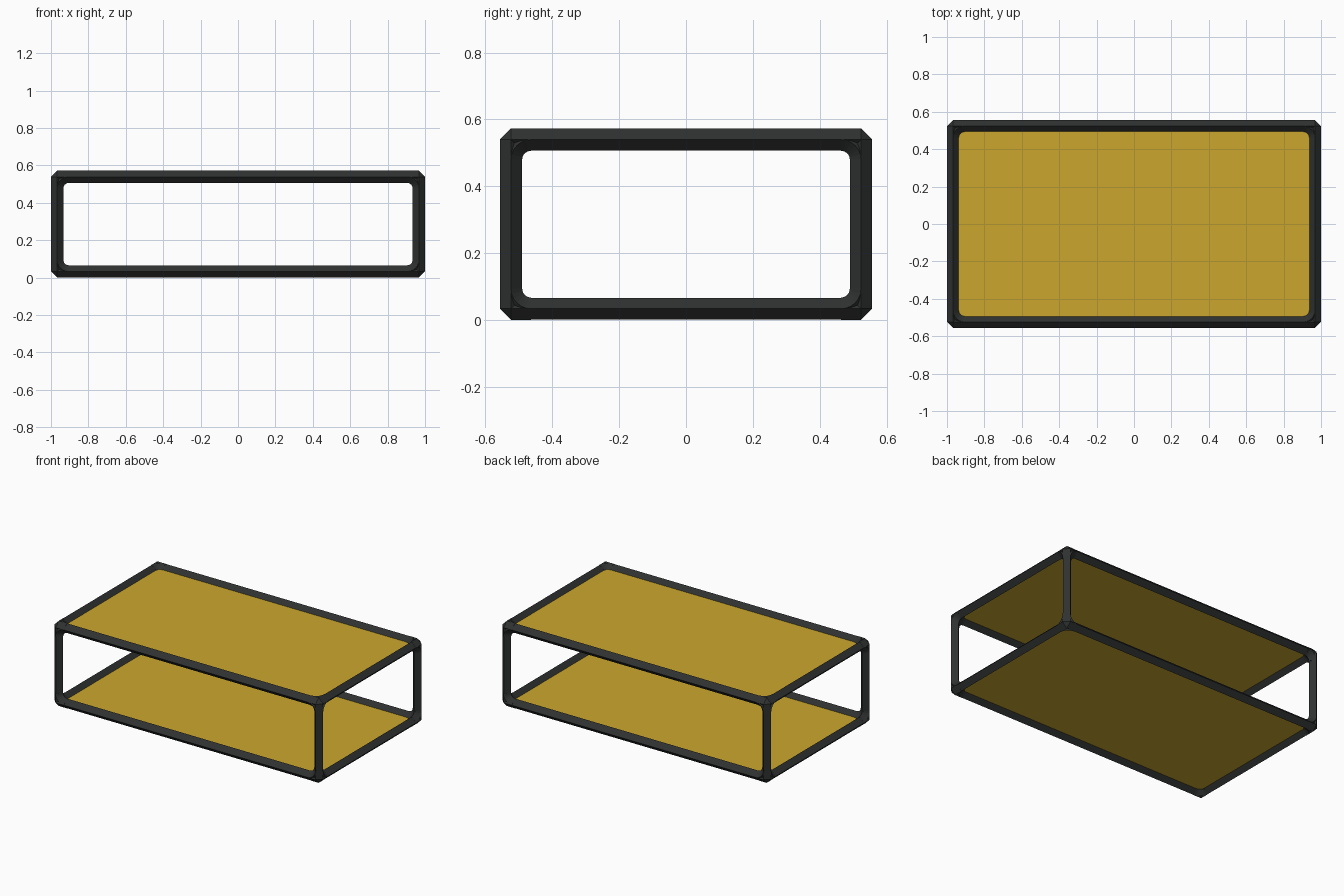
import bpy
import bmesh
import math
from itertools import product
from mathutils import Vector, Matrix

if "Cube" in bpy.data.objects:
    bpy.data.objects.remove(bpy.data.objects["Cube"])

JOINT_R = 0.0335                 # half width of corner joints
RAIL_R = 0.0325                  # half width of rails
BEND = 0.06                      # arm length of a joint
HEIGHT = 0.573
HALF = Vector((1 - JOINT_R, 0.557 - JOINT_R, HEIGHT / 2 - JOINT_R))
MIDDLE = Vector((0, 0, HEIGHT / 2))
AXES = [Vector((1, 0, 0)), Vector((0, 1, 0)), Vector((0, 0, 1))]


def material(name, colour, roughness):
    mat = bpy.data.materials.new(name)
    mat.use_nodes = True
    mat.diffuse_color = colour
    bsdf = mat.node_tree.nodes["Principled BSDF"]
    bsdf.inputs["Base Color"].default_value = colour
    bsdf.inputs["Roughness"].default_value = roughness
    return mat


BLACK = material("charcoal frame", (0.029, 0.031, 0.031, 1), 0.6)
GOLD = material("golden panel", (0.6, 0.39, 0.026, 1), 0.6)


def finish(bm, name, mat):
    bmesh.ops.recalc_face_normals(bm, faces=bm.faces)
    mesh = bpy.data.meshes.new(name)
    bm.to_mesh(mesh)
    bm.free()
    mesh.materials.append(mat)
    obj = bpy.data.objects.new(name, mesh)
    bpy.context.collection.objects.link(obj)
    return obj


def sweep(bm, frames, r):
    """Join diamond sections, each given as centre and two side directions."""
    rings = [[bm.verts.new(p + d * r) for d in (u, v, -u, -v)]
             for p, u, v in frames]
    for a, b in zip(rings, rings[1:]):
        for i in range(4):
            j = (i + 1) % 4
            bm.faces.new((a[i], a[j], b[j], b[i]))
    bm.faces.new(rings[0])
    bm.faces.new(rings[-1])


# Corner joints: octahedral core, three arms and three rounded elbows
for signs in product((-1, 1), repeat=3):
    centre = MIDDLE + Vector([s * h for s, h in zip(signs, HALF)])
    inward = [axis * -s for axis, s in zip(AXES, signs)]
    bm = bmesh.new()
    bmesh.ops.create_uvsphere(bm, u_segments=4, v_segments=2, radius=JOINT_R,
                              matrix=Matrix.Translation(centre))
    for k in range(3):
        u, v, along = inward[k - 2], inward[k - 1], inward[k]
        sweep(bm, [(centre, u, v), (centre + along * BEND, u, v)], JOINT_R)
        pivot = centre + (u + v) * BEND
        bend = []
        for step in range(7):
            angle = math.pi / 2 * step / 6
            radial = -u * math.cos(angle) - v * math.sin(angle)
            bend.append((pivot + radial * BEND, radial, along))
        sweep(bm, bend, JOINT_R)
    finish(bm, "corner_joint", BLACK)

# Straight rails and posts: four along each axis
for k, name in enumerate(("long_rail", "short_rail", "upright_post")):
    a, b = (k + 1) % 3, (k + 2) % 3
    reach = AXES[k] * (HALF[k] - BEND + 0.005)
    for sa, sb in product((-1, 1), repeat=2):
        mid = MIDDLE + AXES[a] * HALF[a] * sa + AXES[b] * HALF[b] * sb
        bm = bmesh.new()
        sweep(bm, [(mid - reach, AXES[a], AXES[b]),
                   (mid + reach, AXES[a], AXES[b])], RAIL_R)
        finish(bm, name, BLACK)

# Thin panels set on the rail centre lines
for name, side in (("lower_panel", -1), ("upper_panel", 1)):
    bm = bmesh.new()
    bmesh.ops.create_cube(bm, size=1)
    bmesh.ops.scale(bm, vec=(2 * HALF.x - 0.02, 2 * HALF.y - 0.02, 0.006),
                    verts=bm.verts)
    panel = finish(bm, name, GOLD)
    panel.location = MIDDLE + AXES[2] * HALF.z * side
